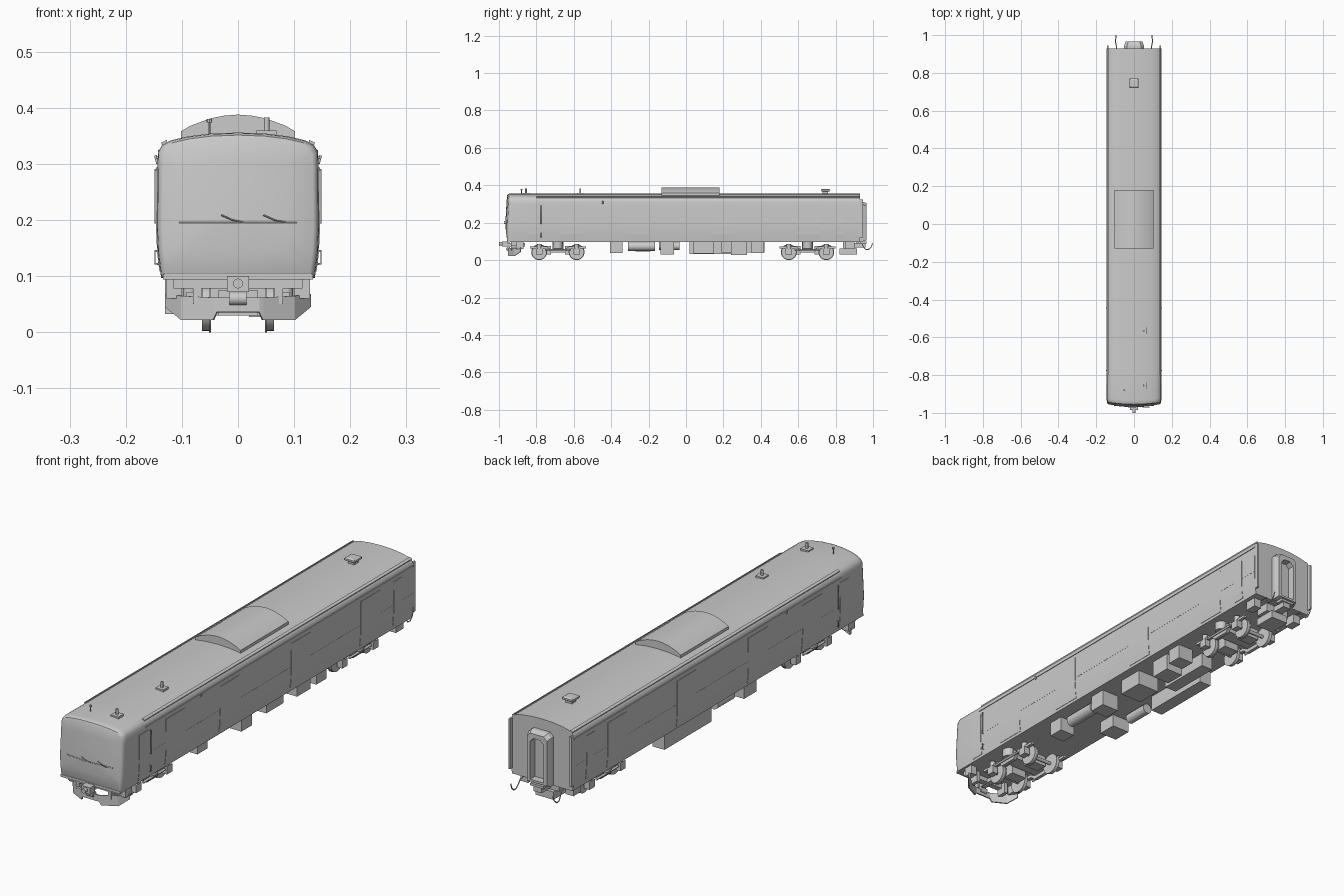
import bpy, bmesh, math

if "Cube" in bpy.data.objects:
    bpy.data.objects.remove(bpy.data.objects["Cube"])

def make(name, verts, faces, smooth=None):
    me = bpy.data.meshes.new(name)
    me.from_pydata(verts, [], faces)
    bm = bmesh.new()
    bm.from_mesh(me)
    bmesh.ops.recalc_face_normals(bm, faces=bm.faces)
    bm.to_mesh(me)
    bm.free()
    ob = bpy.data.objects.new(name, me)
    bpy.context.collection.objects.link(ob)
    if smooth:
        bpy.ops.object.select_all(action='DESELECT')
        bpy.context.view_layer.objects.active = ob
        ob.select_set(True)
        bpy.ops.object.shade_smooth_by_angle(angle=math.radians(smooth))
    return ob

def loft(name, rings, smooth=None):
    n = len(rings[0])
    verts = [p for r in rings for p in r]
    faces = [(k*n+i, k*n+(i+1) % n, (k+1)*n+(i+1) % n, (k+1)*n+i)
             for k in range(len(rings)-1) for i in range(n)]
    faces += [tuple(range(n)), tuple(range((len(rings)-1)*n, len(rings)*n))]
    return make(name, verts, faces, smooth)

def prism(name, pts, y0, y1, smooth=None):
    return loft(name, [[(x, y, z) for x, z in pts] for y in (y0, y1)], smooth)

def box(name, x0, x1, y0, y1, z0, z1):
    return prism(name, [(x0, z0), (x1, z0), (x1, z1), (x0, z1)], y0, y1)

def cyl(name, c, r, length, axis, n=20):
    rings = []
    for h in (-length/2, length/2):
        ring = []
        for i in range(n):
            a, b = r*math.cos(2*math.pi*i/n), r*math.sin(2*math.pi*i/n)
            d = {'X': (h, a, b), 'Y': (a, h, b), 'Z': (a, b, h)}[axis]
            ring.append(tuple(c[k]+d[k] for k in range(3)))
        rings.append(ring)
    return loft(name, rings, 40)

def rod(name, pts, r=.002):
    cu = bpy.data.curves.new(name, 'CURVE')
    cu.dimensions = '3D'
    cu.bevel_depth, cu.bevel_resolution, cu.use_fill_caps = r, 1, True
    sp = cu.splines.new('POLY')
    sp.points.add(len(pts)-1)
    for p, q in zip(sp.points, pts):
        p.co = (*q, 1)
    ob = bpy.data.objects.new(name, cu)
    bpy.context.collection.objects.link(ob)

# body shell with curved sides, arched roof and bowed front
half = [(.137, .097), (.1425, .14), (.1445, .18), (.1435, .30), (.1425, .322),
        (.135, .334), (.12, .342), (.09, .349), (.05, .354)]
section = half + [(0, .356)] + [(-x, z) for x, z in reversed(half)]

def front_ring(s, dy):
    out = []
    for x, z in section:
        x, z = x*s, .225+(z-.225)*s
        out.append((x, -.967+dy+.014*(x/.145)**2+max(0, z-.2)*.07, z))
    return out

rings = [[(x, y, z) for x, z in section] for y in (.93, -.80)]
rings += [front_ring(s, d) for s, d in ((1, .022), (.99, .009), (.965, .002), (.93, 0), (.6, 0), (.25, 0))]
loft("body_shell", rings, 35)

def side_x(z):
    for (xa, za), (xb, zb) in zip(half, half[1:]):
        if za <= z <= zb:
            return xa+(xb-xa)*(z-za)/(zb-za)
    return half[0][0]

def panel(name, y0, y1, z0, z1, off=.0015):
    zs = [z0] + [z for _, z in half if z0 < z < z1] + [z1]
    for s in (-1, 1):
        pts = [(s*(side_x(z)+off), z) for z in zs] + [(s*(side_x(z)-.004), z) for z in reversed(zs)]
        prism(name, pts, y0, y1)

# doors, belt strips, roof gutters and cab handrails
doors = (-.61, -.26, .20, .65)
for y in doors:
    panel("passenger_door", y-.063, y+.063, .108, .295)
panel("cab_door", -.845, -.79, .108, .295)
panel("rear_service_panel", .80, .85, .11, .295)
for a, b in zip((-.75,) + tuple(d+.063 for d in doors), tuple(d-.063 for d in doors) + (.93,)):
    panel("belt_strip", a, b, .198, .2, .0006)
panel("side_gutter", -.80, .93, .309, .314, .003)
for s in (-1, 1):
    prism("roof_gutter", [(s*.126, .337), (s*.135, .332), (s*.137, .338), (s*.127, .343)], -.80, .93)
    for z0, z1 in ((.195, .29), (.122, .145)):
        rod("cab_handrail", [(s*.143, -.775, z0), (s*.148, -.775, z0), (s*.148, -.775, z1), (s*.143, -.775, z1)])
    rod("side_lamp", [(s*.143, -.445, .30), (s*.147, -.445, .315)], .003)
    box("end_corner_plate", s*.135, s*.143, .93, .945, .12, .325)
    # hanging rear hoses
    rod("rear_hose", [(s*.092, .91, .092), (s*.092, .94, .09), (s*.095, .948, .072), (s*.097, .96, .057),
                      (s*.097, .975, .056), (s*.096, .99, .07), (s*.095, .998, .09)], .0025)

# windscreen sill and wipers
rod("windscreen_sill", [(x, -.968+.014*(x/.145)**2, .195) for x in (-.105, -.05, 0, .05, .105)], .0015)
for x in (-.03, .045):
    rod("wiper", [(x, -.970, .209), (x+.02, -.971, .2), (x+.04, -.970, .196)], .0015)

# rear gangway with chamfered frame and recessed doorway
def frame_ring(w, z0, z1, y, c=.015):
    return [(-w, y, z0), (w, y, z0), (w, y, z1-c), (w-c, y, z1), (-w+c, y, z1), (-w, y, z1-c)]
loft("gangway", [frame_ring(.052, .1, .312, .925), frame_ring(.052, .1, .312, .945), frame_ring(.045, .106, .304, .965),
                 frame_ring(.03, .115, .285, .965), frame_ring(.03, .115, .285, .935)])
box("gangway_step", -.03, .03, .93, .965, .09, .1)

# roof equipment
ac = [(.102, .34), (.102, .358), (.085, .368), (.05, .381), (.025, .386)]
prism("roof_air_unit", ac + [(0, .388)] + [(-x, z) for x, z in reversed(ac)], -.13, .18, 30)
for y in (-.855, -.565):
    box("antenna_base", .033, .069, y-.017, y+.017, .348, .36)
    cyl("antenna_post", (.051, y, .368), .005, .03, 'Z', 10)
cyl("horn_post", (-.051, -.88, .364), .002, .03, 'Z', 8)
cyl("horn_cap", (-.051, -.88, .377), .005, .006, 'Z', 8)
box("roof_vent_neck", -.014, .014, .731, .759, .35, .372)
loft("roof_vent_cap", [[(sx*w, .745+sy*w, z) for sx, sy in ((-1, -1), (1, -1), (1, 1), (-1, 1))]
                       for w, z in ((.018, .366), (.024, .37), (.024, .377), (.018, .381))])

# bogies
for yc in (-.685, .65):
    box("bogie_bolster", -.085, .085, yc-.03, yc+.03, .055, .09)
    cyl("bogie_pivot", (0, yc, .09), .03, .02, 'Z')
    for s in (-1, 1):
        fr = [(-.15, .062), (-.15, .072), (-.06, .072), (-.04, .06), (.04, .06), (.06, .072), (.15, .072),
              (.15, .062), (.055, .058), (.035, .04), (-.035, .04), (-.055, .058)]
        loft("bogie_side_frame", [[(s*x, yc+y, z) for y, z in fr] for x in (.078, .092)])
        cyl("air_spring", (s*.085, yc, .08), .026, .035, 'Z')
        rod("yaw_damper", [(s*.098, yc-.07, .055), (s*.098, yc+.07, .055)], .005)
        for d in (-.1, .1):
            cyl("wheel_tread", (s*.0575, yc+d, .0425), .04, .013, 'X', 28)
            cyl("wheel_flange", (s*.05, yc+d, .0425), .0425, .004, 'X', 28)
            box("axle_box", s*.075, s*.1, yc+d-.017, yc+d+.017, .03, .062)
            cyl("axle_spring", (s*.086, yc+d, .072), .012, .03, 'Z', 12)
    for d in (-.1, .1):
        cyl("axle", (0, yc+d, .0425), .007, .16, 'X', 12)
        box("traction_motor", -.035, .035, yc+d*.62-.025, yc+d*.62+.025, .03, .075)

# underfloor equipment: x0, x1, y0, y1, bottom z
for x0, x1, y0, y1, z in ((.03, .10, -.405, -.34, .037), (.03, .11, -.135, -.065, .03),
                          (.0, .10, .04, .15, .035), (.02, .10, .24, .325, .027),
                          (.04, .11, .35, .415, .037), (-.13, -.075, .02, .325, .033),
                          (-.06, -.005, .19, .42, .04), (-.13, -.05, -.27, -.19, .045)):
    box("underfloor_case", x0, x1, y0, y1, z, .1)
cyl("air_tank", (.07, -.238, .073), .024, .145, 'Y')
cyl("small_air_tank", (-.10, -.09, .075), .021, .11, 'Y')

# front plough with central notch, bent back at the sides
cols = [(-.13, -.885, .045, .068), (-.102, -.92, .022, .065), (-.045, -.95, .022, .062), (-.038, -.953, .036, .062),
        (.038, -.953, .036, .062), (.045, -.95, .022, .062), (.102, -.92, .022, .065), (.13, -.885, .045, .068)]
plough = make("plough", [(x, y, z) for x, y, a, b in cols for z in (a, b)],
              [(2*i, 2*i+2, 2*i+3, 2*i+1) for i in range(7)])
plough.modifiers.new("thickness", 'SOLIDIFY').thickness = .006
box("front_beam", -.115, .115, -.935, -.91, .078, .098)
box("front_valance", -.134, .134, -.956, -.94, .094, .104)
for s in (-1, 1):
    box("plough_bracket", s*.065, s*.08, -.935, -.89, .05, .1)
    box("cab_step", s*.10, s*.128, -.91, -.87, .06, .098)
    box("rear_step", s*.085, s*.12, .85, .9, .06, .098)

# couplers
box("front_coupler_shank", -.012, .012, -.965, -.86, .074, .092)
box("front_coupler_head", -.02, .02, -.985, -.955, .072, .1)
cyl("front_coupler_pin", (0, -.99, .087), .009, .02, 'Y', 12)
cyl("coupler_drum", (0, -.95, .06), .012, .03, 'X', 14)
box("rear_draft_gear", -.04, .04, .82, .915, .03, .062)
box("rear_draft_mount", -.055, .055, .84, .90, .062, .098)
box("rear_coupler", -.018, .018, .90, .96, .068, .092)
